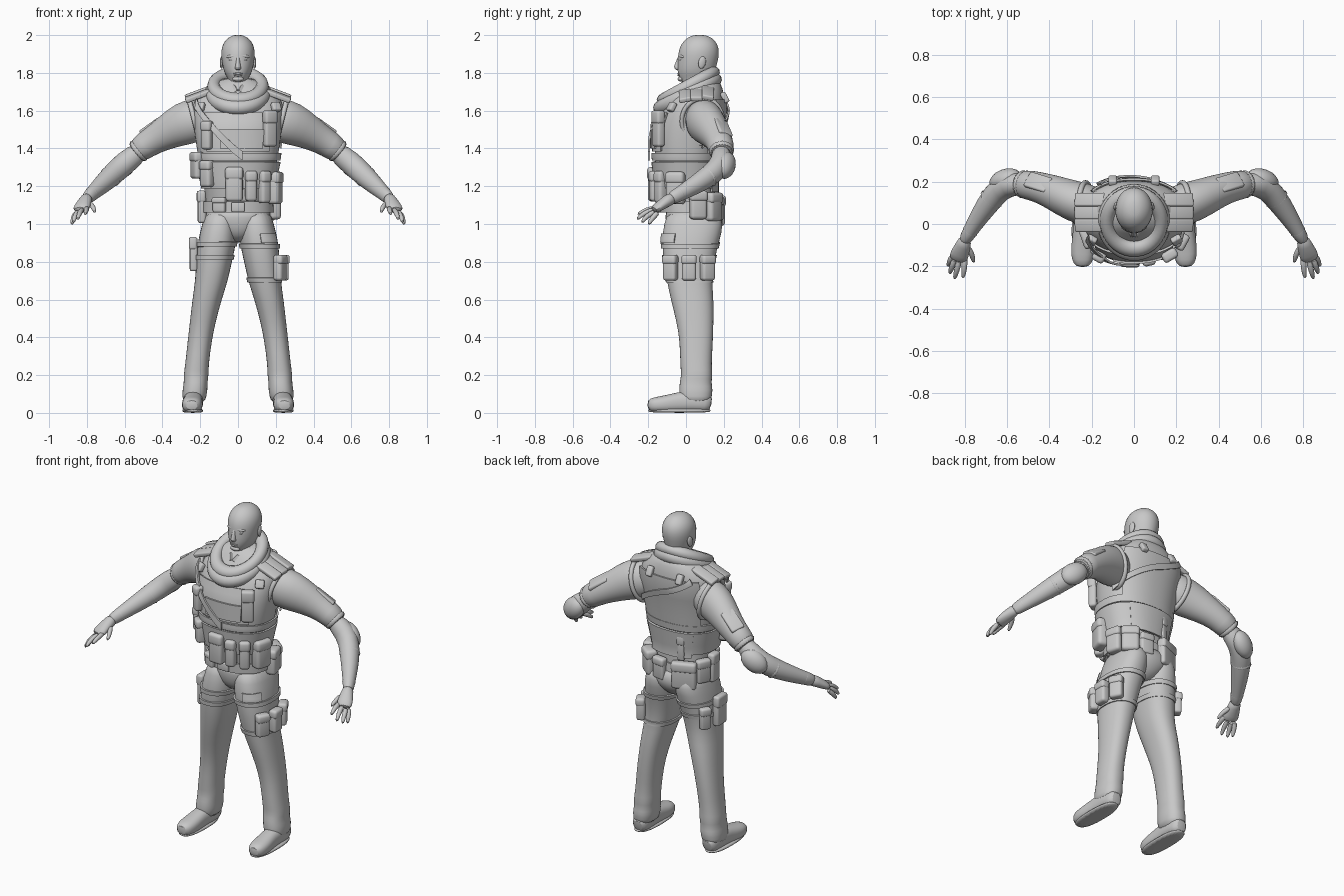
import bpy, bmesh
from math import sin, cos, radians, atan2, pi
from mathutils import Vector

if "Cube" in bpy.data.objects:
    bpy.data.objects.remove(bpy.data.objects["Cube"])

grey = bpy.data.materials.new("plain_grey")
grey.use_nodes = True
grey.diffuse_color = (.58, .58, .58, 1)
grey.node_tree.nodes["Principled BSDF"].inputs["Base Color"].default_value = (.58, .58, .58, 1)
parts = []
SIDES = (("left", 1), ("right", -1))
BOXY = .87  # squareness shared by the body lofts and everything worn on them


def finish(name, bm, loc=(0, 0, 0), rot=(0, 0, 0)):
    bmesh.ops.recalc_face_normals(bm, faces=bm.faces[:])
    mesh = bpy.data.meshes.new(name)
    bm.to_mesh(mesh)
    bm.free()
    obj = bpy.data.objects.new(name, mesh)
    obj.location, obj.rotation_euler = loc, rot
    bpy.context.collection.objects.link(obj)
    mesh.materials.append(grey)
    parts.append(obj)
    return obj


def flip(rows, side):
    return [(side * row[0], *row[1:]) for row in rows]


def power(value, e):
    return abs(value) ** e * (1 if value >= 0 else -1)


def loft(name, rows, upright=True, e=1, n=24):
    """Skin of oval rings; each row is x, y, z and two radii."""
    bm = bmesh.new()
    centres = [Vector(row[:3]) for row in rows]
    rings = []
    for i, row in enumerate(rows):
        u, v = Vector((1, 0, 0)), Vector((0, 1, 0))
        if not upright:
            along = centres[min(i + 1, len(rows) - 1)] - centres[max(i - 1, 0)]
            u = along.cross(Vector((0, 0, 1))).normalized()
            v = u.cross(along).normalized()
        rings.append([bm.verts.new(centres[i] + u * row[3] * power(cos(2 * pi * k / n), e)
                                   + v * row[4] * power(sin(2 * pi * k / n), e)) for k in range(n)])
    for a, b in zip(rings, rings[1:]):
        for k in range(n):
            m = (k + 1) % n
            bm.faces.new((a[k], a[m], b[m], b[k]))
    bm.faces.new(rings[0])
    bm.faces.new(rings[-1])
    obj = finish(name, bm)
    smooth = obj.modifiers.new("smooth", 'SUBSURF')
    smooth.levels = smooth.render_levels = 1


def surface(rows, angle, z, off=0):
    """Point on a lofted body: angle 0 is the front, 90 the model's left."""
    rows = sorted(rows, key=lambda row: row[2])
    z_in = min(max(z, rows[0][2]), rows[-1][2])
    for a, b in zip(rows, rows[1:]):
        if z_in <= b[2]:
            break
    t = (z_in - a[2]) / (b[2] - a[2])
    x, y, _, rx, ry = [p + (q - p) * t for p, q in zip(a, b)]
    s, c = sin(radians(angle)), cos(radians(angle))
    return Vector((x + (rx + off) * power(s, BOXY), y - (ry + off) * power(c, BOXY), z))


def patch(name, rows, a0, a1, z0, z1, off, rise=0):
    """Thick strip wrapped round a body; rise makes it diagonal."""
    bm = bmesh.new()
    nu, nv = max(8, int(abs(a1 - a0) / 6)), 5
    grid = [[bm.verts.new(surface(rows, a0 + (a1 - a0) * i / nu,
                                  z0 + (z1 - z0) * j / nv + rise * i / nu, off))
             for j in range(nv + 1)] for i in range(nu + 1)]
    for i in range(nu):
        for j in range(nv):
            bm.faces.new((grid[i][j], grid[i + 1][j], grid[i + 1][j + 1], grid[i][j + 1]))
    bmesh.ops.remove_doubles(bm, verts=bm.verts[:], dist=.0005)
    bmesh.ops.recalc_face_normals(bm, faces=bm.faces[:])
    bmesh.ops.solidify(bm, geom=bm.faces[:], thickness=.01)
    finish(name, bm)


def box(name, loc, size, rot=(0, 0, 0)):
    bm = bmesh.new()
    bmesh.ops.create_cube(bm, size=1)
    bmesh.ops.scale(bm, vec=size, verts=bm.verts[:])
    bmesh.ops.bevel(bm, geom=bm.edges[:], offset=min(size) * .3, segments=3,
                    profile=.5, affect='EDGES')
    finish(name, bm, loc, rot)


def blob(name, loc, size, rot=(0, 0, 0)):
    bm = bmesh.new()
    bmesh.ops.create_uvsphere(bm, u_segments=20, v_segments=12, radius=1)
    bmesh.ops.scale(bm, vec=size, verts=bm.verts[:])
    finish(name, bm, loc, rot)


def ring(name, loc, major, minor, rot, scale):
    bpy.ops.mesh.primitive_torus_add(location=loc, rotation=rot, major_radius=major,
                                     minor_radius=minor, major_segments=40, minor_segments=12)
    obj = bpy.context.object
    obj.name, obj.scale = name, scale
    obj.data.materials.append(grey)
    parts.append(obj)


def pouch(name, rows, angle, z, w, h, d):
    """Bag with a lid, turned to face out from the body."""
    at = surface(rows, angle, z, d * .4)
    tangent = surface(rows, angle + 2, z) - surface(rows, angle - 2, z)
    turn = atan2(tangent.y, tangent.x)
    out = Vector((sin(turn), -cos(turn), 0))
    box(name, at, (w, d, h), (0, 0, turn))
    box(name + "_lid", at + out * .003 + Vector((0, 0, h * .32)),
        (w + .006, d + .004, h * .38), (0, 0, turn))


# Torso and pelvis
torso = [(0, .02, 1.04, .175, .14), (0, .015, 1.12, .172, .14), (0, 0, 1.2, .178, .15),
         (0, 0, 1.35, .213, .168), (0, .01, 1.5, .233, .178), (0, .037, 1.6, .245, .17),
         (0, .055, 1.66, .235, .15), (0, .075, 1.72, .17, .12), (0, .08, 1.78, .09, .09)]
pelvis = [(0, .04, .9, .04, .08), (0, .04, .94, .09, .125), (0, .045, .98, .14, .148),
          (0, .045, 1.03, .178, .156), (0, .03, 1.1, .176, .142)]
loft("vest_body", torso, e=BOXY, n=32)
loft("pelvis", pelvis, e=BOXY)

# Vest panels, bands and straps
patch("front_plate", torso, -44, 44, 1.385, 1.59, .012)
patch("front_map_pocket", torso, -20, 30, 1.4, 1.5, .02)
patch("back_plate", torso, 128, 232, 1.36, 1.66, .012)
patch("lower_back_panel", torso, 140, 220, 1.17, 1.33, .012)
patch("chest_band", torso, 0, 360, 1.335, 1.375, .014)
patch("waist_wrap", torso, 0, 360, 1.19, 1.33, .008)
patch("belt", torso, 0, 360, 1.06, 1.12, .014)
patch("front_sling", torso, -54, 4, 1.615, 1.665, .034, -.28)
patch("back_sling", torso, 112, 220, 1.4, 1.435, .026, .25)
box("belt_buckle", surface(torso, 0, 1.09, .018), (.07, .02, .05))

# Scarf, shirt and neck
ring("scarf_upper", (0, .012, 1.73), .128, .034, (.5, 0, 0), (1, 1.15, 1))
ring("scarf_lower", (0, .008, 1.69), .138, .036, (.48, 0, 0), (1, 1.15, 1.1))
loft("shirt", [(0, .04, 1.58, .12, .13), (0, .055, 1.66, .1, .105), (0, .07, 1.735, .079, .088)])
for label, s in SIDES:
    box(label + "_shirt_collar", (s * .04, -.035, 1.695), (.085, .014, .045), (-.4, s * .75, s * .4))

# Head
loft("head", [(0, .075, 1.66, .072, .08), (0, .075, 1.74, .07, .082), (0, .055, 1.762, .048, .088),
              (0, .055, 1.785, .065, .097), (0, .055, 1.82, .079, .102), (0, .064, 1.87, .088, .108),
              (0, .068, 1.915, .091, .109), (0, .071, 1.955, .081, .096),
              (0, .072, 1.985, .056, .068), (0, .072, 2.002, .022, .03)])
loft("nose", [(0, -.03, 1.895, .01, .01), (0, -.038, 1.86, .01, .015),
              (0, -.046, 1.83, .017, .022), (0, -.04, 1.813, .015, .014)], n=12)
for label, z in (("upper", 1.797), ("lower", 1.788)):
    blob(label + "_lip", (0, -.037, z), (.024, .008, .006))
blob("chin", (0, -.028, 1.768), (.03, .016, .014))
for label, s in SIDES:
    blob(label + "_eye", (s * .034, -.029, 1.868), (.014, .006, .005), (0, 0, s * .35))
    blob(label + "_brow", (s * .034, -.025, 1.888), (.03, .009, .009), (0, s * .1, s * .4))
    blob(label + "_ear", (s * .087, .085, 1.855), (.009, .02, .033), (-.2, 0, s * .2))

# Legs and boots
leg = [(.09, .04, 1.08, .08, .135), (.098, .042, 1.0, .092, .16), (.11, .024, .91, .104, .153),
       (.127, .015, .8, .095, .134), (.14, .018, .7, .087, .12), (.164, .033, .6, .078, .114),
       (.187, .048, .48, .068, .098), (.203, .055, .38, .064, .088), (.218, .052, .25, .062, .083),
       (.222, .058, .2, .067, .083), (.224, .05, .16, .062, .084), (.228, .053, .12, .067, .09),
       (.23, .05, .09, .063, .086), (.235, .055, .05, .06, .08)]
boot = [(.235, .135, .045, .03, .035), (.235, .11, .052, .05, .05), (.236, .03, .062, .053, .058),
        (.238, -.04, .056, .05, .054), (.242, -.11, .046, .057, .046), (.244, -.17, .042, .053, .041),
        (.245, -.205, .04, .03, .028)]
sole = [(.24, -.035, 0, .054, .165), (.24, -.035, .012, .056, .168), (.24, -.035, .024, .054, .166)]
legs = {}
for label, s in SIDES:
    legs[label] = flip(leg, s)
    loft(label + "_trouser_leg", legs[label], e=BOXY)
    loft(label + "_boot", flip(boot, s), upright=False, e=.85)
    loft(label + "_sole", flip(sole, s), e=.8)
    for i, z in enumerate((.69, .87) if s > 0 else (.81, .88)):
        patch(f"{label}_thigh_strap_{i}", legs[label], 0, 360, z, z + .025, .006)

# Arms, with sleeve cuffs and elbow guards
sleeve = [(.15, .075, 1.57, .09, .1), (.25, .095, 1.545, .103, .122), (.33, .127, 1.512, .091, .106),
          (.42, .166, 1.46, .076, .08), (.49, .184, 1.418, .07, .071), (.545, .19, 1.375, .068, .067)]
forearm = [(.5, .185, 1.4, .05, .055), (.6, .195, 1.322, .063, .064), (.66, .14, 1.265, .06, .06),
           (.73, .04, 1.2, .046, .049), (.785, -.05, 1.15, .033, .036), (.805, -.085, 1.13, .03, .036)]
cuffs = {"sleeve_cuff": [(.505, .186, 1.405, .071, .073), (.548, .19, 1.37, .071, .07)],
         "guard_strap": [(.665, .132, 1.26, .064, .065), (.685, .104, 1.24, .061, .062)],
         "glove_cuff": [(.765, -.018, 1.168, .041, .043), (.785, -.05, 1.15, .039, .041)]}
palm = [(.795, -.065, 1.142, .03, .034), (.808, -.1, 1.122, .036, .032),
        (.826, -.145, 1.092, .046, .026), (.836, -.175, 1.07, .044, .02)]
fingers = {"index": [(.8, -.155, 1.085), (.803, -.215, 1.075), (.81, -.258, 1.05)],
           "middle": [(.825, -.165, 1.078), (.84, -.225, 1.058), (.85, -.262, 1.022)],
           "ring": [(.845, -.16, 1.068), (.865, -.21, 1.042), (.872, -.236, 1.005)],
           "little": [(.855, -.145, 1.065), (.874, -.18, 1.03), (.88, -.2, .995)],
           "thumb": [(.79, -.105, 1.115), (.765, -.145, 1.09), (.757, -.185, 1.06)]}
for label, s in SIDES:
    loft(label + "_sleeve", flip(sleeve, s), upright=False)
    loft(label + "_forearm", flip(forearm, s), upright=False)
    for name, rows in cuffs.items():
        loft(f"{label}_{name}", flip(rows, s), upright=False)
    loft(label + "_palm", flip(palm, s), upright=False, n=16)
    for name, path in fingers.items():
        rows = [(*p, r, r) for p, r in zip(path, (.016, .014, .009))]
        loft(f"{label}_{name}_finger", flip(rows, s), upright=False, n=10)
    blob(label + "_elbow_guard", (s * .61, .21, 1.31), (.085, .05, .062), (0, s * .65, -s * .35))
    box(label + "_sleeve_pocket", (s * .452, .195, 1.508), (.13, .08, .03), (-.35, s * .6, s * .3))
    ring(label + "_armhole_trim", (s * .23, .087, 1.545), .124, .013, (0, pi / 2 + s * .25, 0),
         (1, .88, 1))
    for i in range(3):
        box(f"{label}_shoulder_pad_{i}", (s * .208, -.005 + i * .06, 1.681 + i * .006),
            (.15, .064, .026), ((1 - i) * .2, s * .36, 0))

# Pouches: angle, height, width, length, depth
gear = {"left_chest_radio": (39, 1.505, .07, .19, .045), "right_chest_torch": (-38, 1.47, .055, .15, .05),
        "centre_pouch": (-4, 1.21, .09, .18, .055), "left_magazine": (17, 1.2, .058, .16, .055),
        "left_magazine_side": (41, 1.195, .058, .17, .055), "left_utility": (74, 1.19, .1, .17, .065),
        "right_utility": (-72, 1.31, .09, .14, .055), "right_magazine": (-47, 1.265, .07, .14, .055),
        "right_belt_pouch": (-28, 1.1, .07, .08, .04), "right_hip_pouch": (-88, 1.09, .07, .17, .045),
        "left_hip_pouch": (104, 1.1, .09, .15, .06), "left_rear_pouch": (136, 1.09, .1, .15, .065),
        "back_pouch": (166, 1.08, .08, .13, .045), "right_back_pouch": (208, 1.07, .14, .16, .05),
        "back_tool": (200, 1.23, .04, .15, .03), "right_rear_pouch": (246, 1.09, .08, .14, .045)}
for name, spec in gear.items():
    pouch(name, torso, *spec)
for angle in (52, 90, 128):
    pouch(f"left_thigh_pouch_{angle}", legs["left"], angle, .768, .075, .135, .05)
pouch("right_thigh_holster", legs["right"], -88, .84, .09, .18, .04)
pouch("right_thigh_pouch", legs["right"], -130, .82, .06, .13, .04)
patch("left_thigh_pocket", legs["left"], 5, 60, .9, .95, .008)
for label, s in SIDES:
    box(label + "_back_clip", surface(torso, 180 - s * 22, 1.67, .012), (.04, .03, .06), (.5, 0, 0))
    box(label + "_chest_clip", surface(torso, s * 50, 1.62, .012), (.05, .03, .05), (-.5, 0, s * .5))

bpy.ops.object.select_all(action='DESELECT')
for obj in parts:
    obj.select_set(True)
bpy.context.view_layer.objects.active = parts[0]
bpy.ops.object.shade_smooth_by_angle(angle=radians(40))
